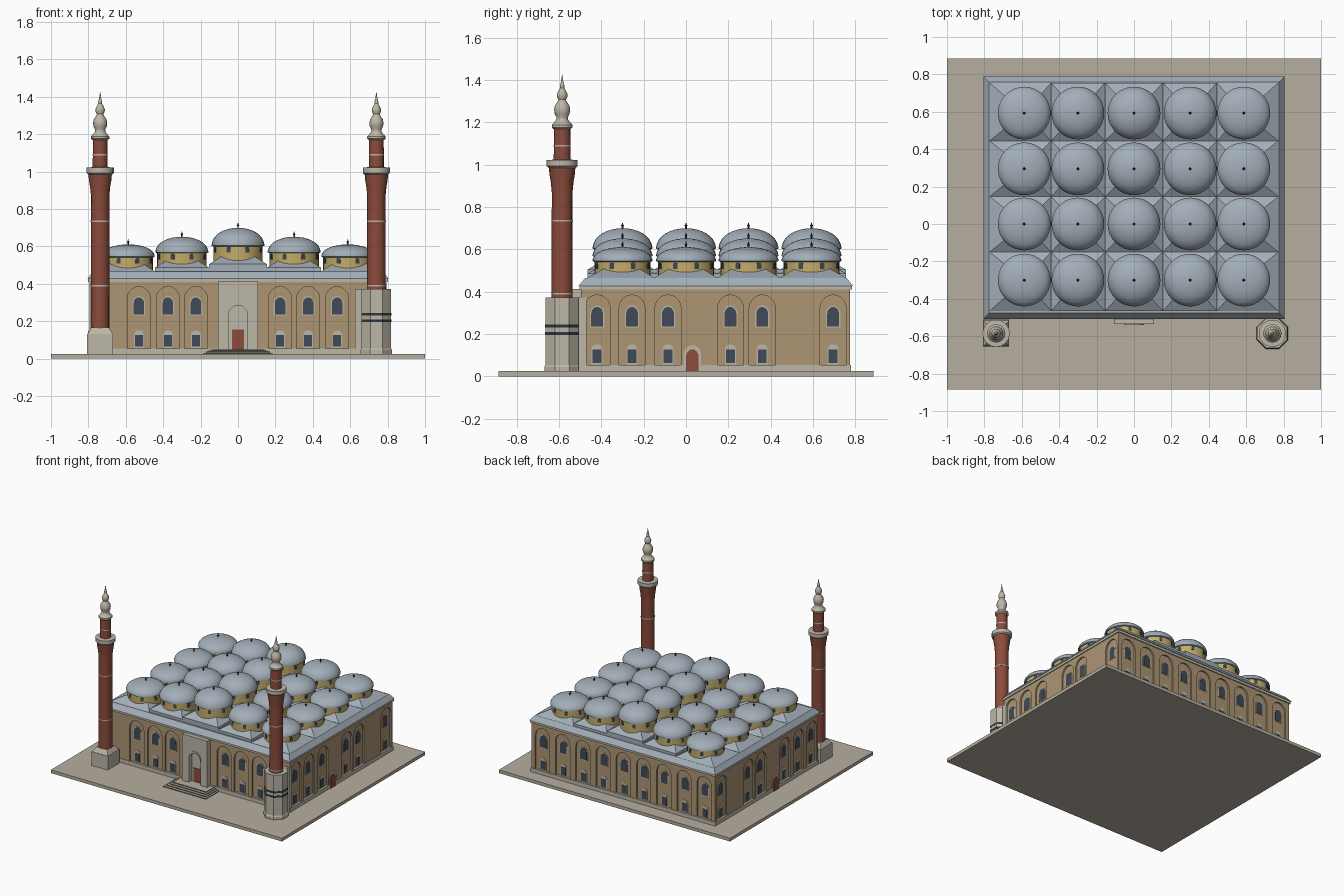
import bpy, bmesh, math
from mathutils import Vector

if "Cube" in bpy.data.objects:
    bpy.data.objects.remove(bpy.data.objects["Cube"])


def mat(name, r, g, b):
    m = bpy.data.materials.new(name)
    lin = [((c / 255 + 0.055) / 1.055) ** 2.4 for c in (r, g, b)]
    m.diffuse_color = (*lin, 1)
    m.use_nodes = True
    m.node_tree.nodes["Principled BSDF"].inputs["Base Color"].default_value = m.diffuse_color
    return m


GROUND = mat("paving", 182, 174, 160)
STONE = mat("pale stone", 190, 183, 168)
WALL = mat("tan wall", 172, 149, 116)
LEAD = mat("lead roof", 163, 174, 184)
DRUM = mat("yellow plaster", 196, 172, 106)
BRICK = mat("red brick", 140, 76, 60)
GLASS = mat("dark glass", 64, 74, 88)
BAND = mat("dark band", 42, 56, 58)
RISER = mat("step riser", 105, 100, 92)


def finish(name, bm, *mats, smooth=False):
    bmesh.ops.recalc_face_normals(bm, faces=bm.faces)
    me = bpy.data.meshes.new(name)
    bm.to_mesh(me)
    bm.free()
    ob = bpy.data.objects.new(name, me)
    bpy.context.collection.objects.link(ob)
    for m in mats:
        me.materials.append(m)
    if smooth:
        bpy.ops.object.select_all(action='DESELECT')
        ob.select_set(True)
        bpy.context.view_layer.objects.active = ob
        bpy.ops.object.shade_smooth_by_angle(angle=math.radians(35))
    return ob


def add_prism(bm, lower, upper):
    """Solid between two matching loops of points."""
    a = [bm.verts.new(p) for p in lower]
    b = [bm.verts.new(p) for p in upper]
    bm.faces.new(a[::-1])
    bm.faces.new(b)
    for i in range(len(a)):
        j = (i + 1) % len(a)
        bm.faces.new((a[i], a[j], b[j], b[i]))


def rect(x0, x1, y0, y1, z):
    return [(x0, y0, z), (x1, y0, z), (x1, y1, z), (x0, y1, z)]


def box(name, x0, x1, y0, y1, z0, z1, *mats):
    bm = bmesh.new()
    add_prism(bm, rect(x0, x1, y0, y1, z0), rect(x0, x1, y0, y1, z1))
    return finish(name, bm, *mats)


def lathe(name, x, y, prof, n, m, smooth=True, turn=0.0):
    """Revolve (radius, height) points; zero radius makes a pole."""
    bm = bmesh.new()
    rings = []
    for r, z in prof:
        k = 1 if r == 0 else n
        rings.append([bm.verts.new((x + r * math.cos(turn + math.tau * i / n),
                                    y + r * math.sin(turn + math.tau * i / n), z)) for i in range(k)])
    for a, b in zip(rings, rings[1:]):
        for i in range(n):
            j = (i + 1) % n
            if len(b) == 1:
                bm.faces.new((a[i], a[j], b[0]))
            else:
                bm.faces.new((a[i], a[j], b[j], b[i]))
    bm.faces.new(rings[0][::-1])
    if len(rings[-1]) > 1:
        bm.faces.new(rings[-1])
    return finish(name, bm, m, smooth=smooth)


# Wall planes: (along, height, outward) -> world position
SIDES = {
    "front": lambda u, z, d: (u, -0.495 - d, z),
    "back": lambda u, z, d: (u, 0.775 + d, z),
    "right": lambda u, z, d: (0.795 + d, u, z),
    "left": lambda u, z, d: (-0.795 - d, u, z),
}
REC = -0.012


def arch(u, w, z0, spring, top, n=10):
    pts = [(u - w, z0)]
    for i in range(n + 1):
        t = math.pi * (1 - i / n)
        pts.append((u + w * math.cos(t), spring + (top - spring) * math.sin(t)))
    return pts + [(u + w, z0)]


def plates(name, side, shapes, d0, d1, m):
    f = SIDES[side]
    bm = bmesh.new()
    for pts in shapes:
        add_prism(bm, [f(u, z, d0) for u, z in pts], [f(u, z, d1) for u, z in pts])
    return finish(name, bm, m)


# Ground and hall body
box("ground_slab", -1, 1, -0.885, 0.885, 0, 0.025, GROUND)
box("hall_core", -0.783, 0.783, -0.483, 0.763, 0.02, 0.42, WALL)
box("hall_plinth", -0.799, 0.799, -0.499, 0.779, 0.02, 0.055, STONE)
box("hall_cornice", -0.802, 0.802, -0.503, 0.783, 0.41, 0.43, STONE)

# Arcaded wall skins with windows in the recesses
flank = [-0.42, -0.255, -0.085, 0.21, 0.36, 0.695]
bays = {
    "front": [-0.53, -0.375, -0.225, 0.225, 0.375, 0.53],
    "back": [-0.7 + 0.175 * i for i in range(9)],
    "right": flank, "left": flank,
}
for side, cs in bays.items():
    lo, hi = (-0.795, 0.795) if side in ("front", "back") else (-0.495, 0.775)
    outline = [(lo, 0.05)]
    for c in cs:
        outline += arch(c, 0.062, 0.05, 0.32, 0.385)
    outline += [(hi, 0.05), (hi, 0.415), (lo, 0.415)]
    plates(side + "_arcade", side, [outline], REC - 0.005, 0, WALL)
    plates(side + "_upper_frames", side, [arch(c, 0.034, 0.23, 0.295, 0.335) for c in cs],
           REC - 0.003, REC + 0.003, STONE)
    plates(side + "_upper_windows", side, [arch(c, 0.028, 0.235, 0.295, 0.328) for c in cs],
           REC - 0.003, REC + 0.005, GLASS)
    plates(side + "_lower_frames", side, [arch(c, 0.026, 0.056, 0.128, 0.152) for c in cs],
           REC - 0.003, REC + 0.003, STONE)
    plates(side + "_lower_windows", side,
           [[(c - 0.021, 0.064), (c - 0.021, 0.127), (c + 0.021, 0.127), (c + 0.021, 0.064)] for c in cs],
           REC - 0.003, REC + 0.005, GLASS)

# Side doors
for side in ("left", "right"):
    plates(side + "_door_frame", side, [arch(0.03, 0.042, 0.025, 0.1, 0.148)], -0.005, 0.006, STONE)
    plates(side + "_door", side, [arch(0.03, 0.03, 0.025, 0.09, 0.128)], -0.005, 0.01, BRICK)

# Front portal: frame with an arched niche, door and hood moulding
niche = arch(0, 0.05, 0.025, 0.235, 0.285, 12)
plates("portal_frame", "front",
       [[(-0.108, 0.025)] + niche + [(0.108, 0.025), (0.108, 0.412), (-0.108, 0.412)]], -0.01, 0.04, STONE)
plates("portal_niche", "front", [niche], -0.01, 0.005, STONE)
plates("portal_door", "front", [[(-0.033, 0.045), (-0.033, 0.155), (0.033, 0.155), (0.033, 0.045)]],
       0, 0.01, BRICK)
hood = arch(0, 0.054, 0.235, 0.25, 0.303, 12)
plates("portal_hood", "front", [hood + arch(0, 0.047, 0.235, 0.25, 0.29, 12)[::-1]], 0.03, 0.044, STONE)

# Entrance steps with dark risers
for i in range(4):
    s = 0.014 * i
    step = box("entrance_step_%d" % (i + 1), -0.185 + s, 0.185 - s, -0.66 + s * 1.5, -0.49,
               0.02, 0.031 + 0.006 * i, GROUND, RISER)
    for p in step.data.polygons:
        p.material_index = 0 if p.normal.z > 0.5 else 1

# Roof apron
bm = bmesh.new()
add_prism(bm, rect(-0.805, 0.805, -0.508, 0.788, 0.428), rect(-0.775, 0.775, -0.475, 0.758, 0.466))
finish("roof_apron", bm, LEAD)

# Domed bays: (centre x, x range, roof edge height, roof apex, rim height, dome top)
columns = [(0, -0.155, 0.155, 0.505, 0.60, 0.604, 0.70)]
for s in (1, -1):
    for cx, a, b, zb, apex, rim, top in ((0.3, 0.155, 0.443, 0.487, 0.575, 0.568, 0.652),
                                         (0.587, 0.443, 0.772, 0.466, 0.556, 0.545, 0.611)):
        columns.append((s * cx, min(s * a, s * b), max(s * a, s * b), zb, apex, rim, top))
rows = [(-0.3, -0.465, -0.15), (0, -0.15, 0.147), (0.295, 0.147, 0.445), (0.593, 0.445, 0.755)]

for cx, x0, x1, zb, apex, rim, top in columns:
    for cy, y0, y1 in rows:
        bm = bmesh.new()
        add_prism(bm, rect(x0, x1, y0, y1, 0.44), rect(x0, x1, y0, y1, zb))
        e = 0.003
        add_prism(bm, rect(x0, x1, y0, y1, zb),
                  rect(cx - e, cx + e, cy - e, cy + e, apex))
        finish("roof_bay", bm, LEAD)
        lathe("dome_drum", cx, cy, [(0.132, zb - 0.01), (0.132, rim + 0.004)], 32, DRUM)
        prof = [(0.132, rim - 0.004), (0.141, rim), (0.141, rim + 0.008)]
        for i in range(1, 9):
            t = math.pi / 2 * i / 8
            r = 0.139 * math.cos(t) if i < 8 else 0
            prof.append((r, rim + 0.008 + (top - rim - 0.008) * math.sin(t)))
        lathe("dome", cx, cy, prof, 32, LEAD)
        lathe("dome_finial", cx, cy, [(0.004, top - 0.004), (0.004, top + 0.008), (0.007, top + 0.013),
                                      (0.003, top + 0.018), (0, top + 0.03)], 8, BAND)
        # small arched drum windows
        bm = bmesh.new()
        for k in range(8):
            t = math.radians(22.5 + 45 * k)
            out, tan = Vector((math.cos(t), math.sin(t), 0)), Vector((-math.sin(t), math.cos(t), 0))
            pts = arch(0, 0.011, rim - 0.037, rim - 0.015, rim - 0.006, 6)
            loops = [[Vector((cx, cy, z)) + out * r + tan * u for u, z in pts] for r in (0.126, 0.134)]
            add_prism(bm, *loops)
        finish("drum_windows", bm, GLASS)


# Minarets
def minaret(side, x, y, z0):
    lathe(side + "_minaret_shaft", x, y, [(0.05, z0), (0.049, 0.87), (0.054, 0.92), (0.06, 0.955), (0.063, 0.99)],
          16, BRICK)
    lathe(side + "_minaret_upper_shaft", x, y, [(0.04, 1.0), (0.039, 1.175)], 16, BRICK)
    lathe(side + "_minaret_balcony", x, y, [(0.064, 0.985), (0.073, 0.993), (0.073, 1.022), (0.04, 1.024)],
          16, STONE)
    for z, r in ((0.39, 0.051), (0.735, 0.051), (1.09, 0.0405)):
        lathe(side + "_minaret_ring", x, y, [(r, z - 0.004), (r, z + 0.004)], 16, STONE)
    lathe(side + "_minaret_cap", x, y,
          [(0.04, 1.168), (0.049, 1.176), (0.049, 1.188), (0.038, 1.2), (0.028, 1.212), (0.027, 1.225),
           (0.035, 1.24), (0.038, 1.26), (0.034, 1.28), (0.022, 1.297), (0.018, 1.307), (0.024, 1.32),
           (0.025, 1.333), (0.018, 1.35), (0.01, 1.363), (0.011, 1.372), (0.006, 1.39), (0, 1.43)], 16, STONE)


LX, RX, MY = -0.737, 0.74, -0.585
minaret("left", LX, MY, 0.15)
minaret("right", RX, MY, 0.36)

# Left pedestal: square block tapering to the shaft
box("left_minaret_pedestal", LX - 0.07, LX + 0.07, MY - 0.072, MY + 0.075, 0.02, 0.132, STONE)
bm = bmesh.new()
add_prism(bm, rect(LX - 0.068, LX + 0.068, MY - 0.068, MY + 0.068, 0.132),
          rect(LX - 0.046, LX + 0.046, MY - 0.046, MY + 0.046, 0.167))
finish("left_minaret_pedestal_taper", bm, STONE)

# Right pedestal: tall octagon with dark bands, tied to the hall corner
oct_r, turn = 1 / math.cos(math.pi / 8), math.pi / 8
lathe("right_minaret_pedestal", RX, MY,
      [(0.084 * oct_r, 0.02), (0.084 * oct_r, 0.045), (0.079 * oct_r, 0.055), (0.079 * oct_r, 0.372)],
      8, STONE, False, turn)
for z in (0.203, 0.238):
    lathe("right_pedestal_band", RX, MY, [(0.0805 * oct_r, z - 0.007), (0.0805 * oct_r, z + 0.007)],
          8, BAND, False, turn)
box("corner_buttress", 0.625, 0.797, -0.507, -0.47, 0.02, 0.372, STONE)
